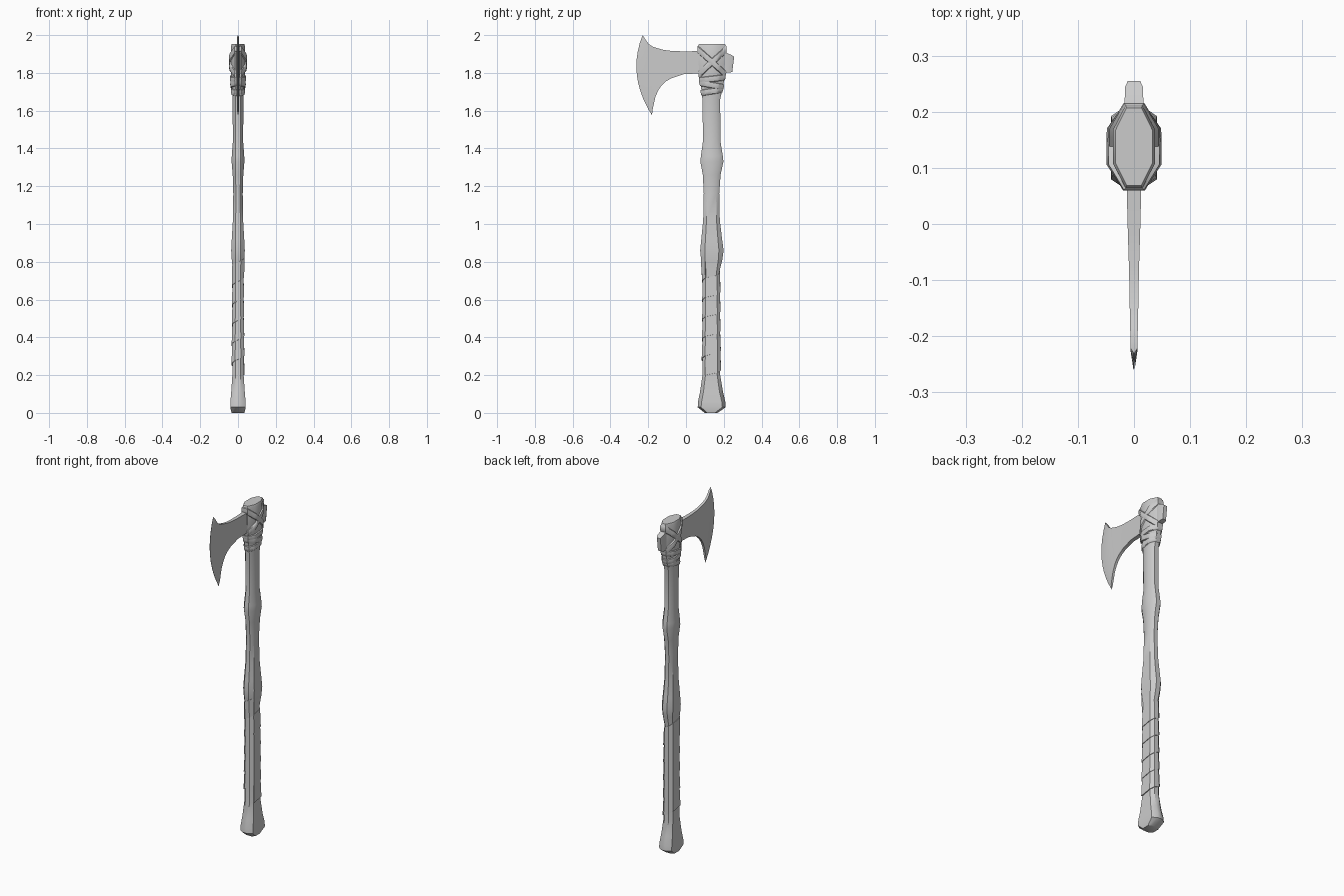
import bpy, bmesh, math

# Shaft stations: z, centre y, half width x, half depth y, flat fraction x, flat fraction y
STATIONS = [
    (0.00, .133, .034, .034, .50, .60), (0.03, .136, .041, .074, .36, .76),
    (0.06, .136, .040, .072, .36, .74), (0.11, .135, .036, .061, .40, .70),
    (0.20, .134, .030, .047, .45, .66), (0.45, .134, .028, .044, .45, .66),
    (0.75, .134, .027, .043, .45, .66), (0.81, .136, .033, .056, .42, .62),
    (0.86, .137, .036, .062, .40, .60), (0.92, .136, .033, .055, .42, .60),
    (1.02, .135, .027, .044, .45, .60), (1.16, .135, .025, .041, .45, .60),
    (1.26, .136, .028, .047, .45, .60), (1.33, .137, .034, .061, .40, .58),
    (1.36, .137, .033, .058, .40, .58), (1.44, .136, .027, .046, .45, .58),
    (1.66, .134, .029, .047, .45, .56), (1.72, .137, .032, .057, .42, .50),
    (1.78, .138, .036, .068, .40, .45), (1.85, .138, .038, .071, .40, .42),
    (1.942, .138, .037, .074, .40, .42), (1.952, .138, .033, .069, .40, .42)]


def section(z):
    """Interpolated shaft parameters at height z."""
    for a, b in zip(STATIONS, STATIONS[1:]):
        if z <= b[0]:
            f = max(0, (z - a[0]) / (b[0] - a[0]))
            return [p + (q - p) * f for p, q in zip(a, b)][1:]
    return STATIONS[-1][1:]


def surface(u, z, off=0.0, offy=0.0):
    """Point on the eight sided shaft, u running 0..8 around it."""
    cy, hx, hy, fx, fy = section(z)
    hx, hy = hx + off, hy + offy
    pts = [(hx, -fy * hy), (hx, fy * hy), (fx * hx, hy), (-fx * hx, hy),
           (-hx, fy * hy), (-hx, -fy * hy), (-fx * hx, -hy), (fx * hx, -hy)]
    i = int(math.floor(u + 1e-6))
    f = u - i
    a, b = pts[i % 8], pts[(i + 1) % 8]
    return (a[0] + (b[0] - a[0]) * f, cy + a[1] + (b[1] - a[1]) * f, z)


def loft(name, rings, closed=False, angle=30):
    bm = bmesh.new()
    vs = [[bm.verts.new(p) for p in r] for r in rings]
    n = len(rings[0])
    pairs = list(zip(vs, vs[1:])) + ([(vs[-1], vs[0])] if closed else [])
    for a, b in pairs:
        for i in range(n):
            j = (i + 1) % n
            bm.faces.new((a[i], a[j], b[j], b[i]))
    if not closed:
        bm.faces.new(vs[0])
        bm.faces.new(vs[-1])
    bmesh.ops.recalc_face_normals(bm, faces=bm.faces)
    me = bpy.data.meshes.new(name)
    bm.to_mesh(me)
    bm.free()
    ob = bpy.data.objects.new(name, me)
    bpy.context.collection.objects.link(ob)
    bpy.context.view_layer.objects.active = ob
    ob.select_set(True)
    bpy.ops.object.shade_smooth_by_angle(angle=math.radians(angle))
    ob.select_set(False)
    return ob


# Shaft
loft("shaft", [[surface(u, s[0]) for u in range(8)] for s in STATIONS], angle=40)

# Spiral grip wrap, each turn overlapping the next with a small step
PITCH = 0.103
rings = []
for k in range(41):
    z = 0.2 + PITCH * k / 8
    rings.append([surface(k, z + dz, o, o) for dz, o in
                  ((0, -.004), (0, .005), (PITCH, .002), (PITCH, -.004))])
loft("grip_wrap", rings, angle=25)


# Lashing straps around the head
def strap(name, zc, slope, half, out, outy):
    rings = []
    prof = ((-1, -.4), (-.75, .7), (0, 1), (.75, .7), (1, -.4))
    for k in range(32):
        u = k / 4
        p = surface(u, zc)
        z = zc + slope * (p[1] - .138)
        rings.append([surface(u, min(z + d * half, 1.95), o * out, o * outy)
                      for d, o in prof])
    loft(name, rings, closed=True, angle=45)


strap("cross_strap_a", 1.857, 0.92, .023, .009, .004)
strap("cross_strap_b", 1.857, -0.92, .023, .011, .005)
strap("collar_upper", 1.768, 0.12, .018, .008, .005)
strap("collar_middle", 1.735, -0.18, .018, .008, .006)
strap("collar_lower", 1.703, 0.15, .018, .006, .005)

# Blade: columns of (top y, z), (bottom y, z), half thickness, bow
COLUMNS = [
    ((.13, 1.915), (.13, 1.797), .015, 0), ((.065, 1.915), (.065, 1.797), .013, 0),
    ((-.013, 1.914), (-.013, 1.793), .011, 0), ((-.077, 1.916), (-.077, 1.772), .009, 0),
    ((-.120, 1.922), (-.106, 1.755), .008, 0), ((-.156, 1.932), (-.132, 1.730), .0075, 0),
    ((-.178, 1.940), (-.148, 1.705), .007, 0), ((-.198, 1.953), (-.162, 1.672), .0065, 0),
    ((-.222, 1.988), (-.177, 1.605), .006, -.022), ((-.230, 2.0), (-.180, 1.575), .0006, -.055)]
ROWS = 10
rings = []
for top, bot, h, bow in COLUMNS:
    line = []
    for r in range(ROWS + 1):
        s = r / ROWS
        line.append((top[0] + (bot[0] - top[0]) * s + bow * 4 * s * (1 - s),
                     top[1] + (bot[1] - top[1]) * s))
    rings.append([(h, y, z) for y, z in line] + [(-h, y, z) for y, z in reversed(line)])
loft("blade", rings)

# Poll behind the shaft, slanted at its back: y top, y bottom, half width, z top, z bottom
rings = [[(h, yt, zt), (h, yb, zb), (-h, yb, zb), (-h, yt, zt)] for yt, yb, h, zt, zb in
         ((.13, .13, .017, 1.915, 1.80), (.205, .205, .017, 1.910, 1.80),
          (.244, .236, .016, 1.893, 1.802), (.255, .245, .011, 1.885, 1.806))]
loft("poll", rings)
